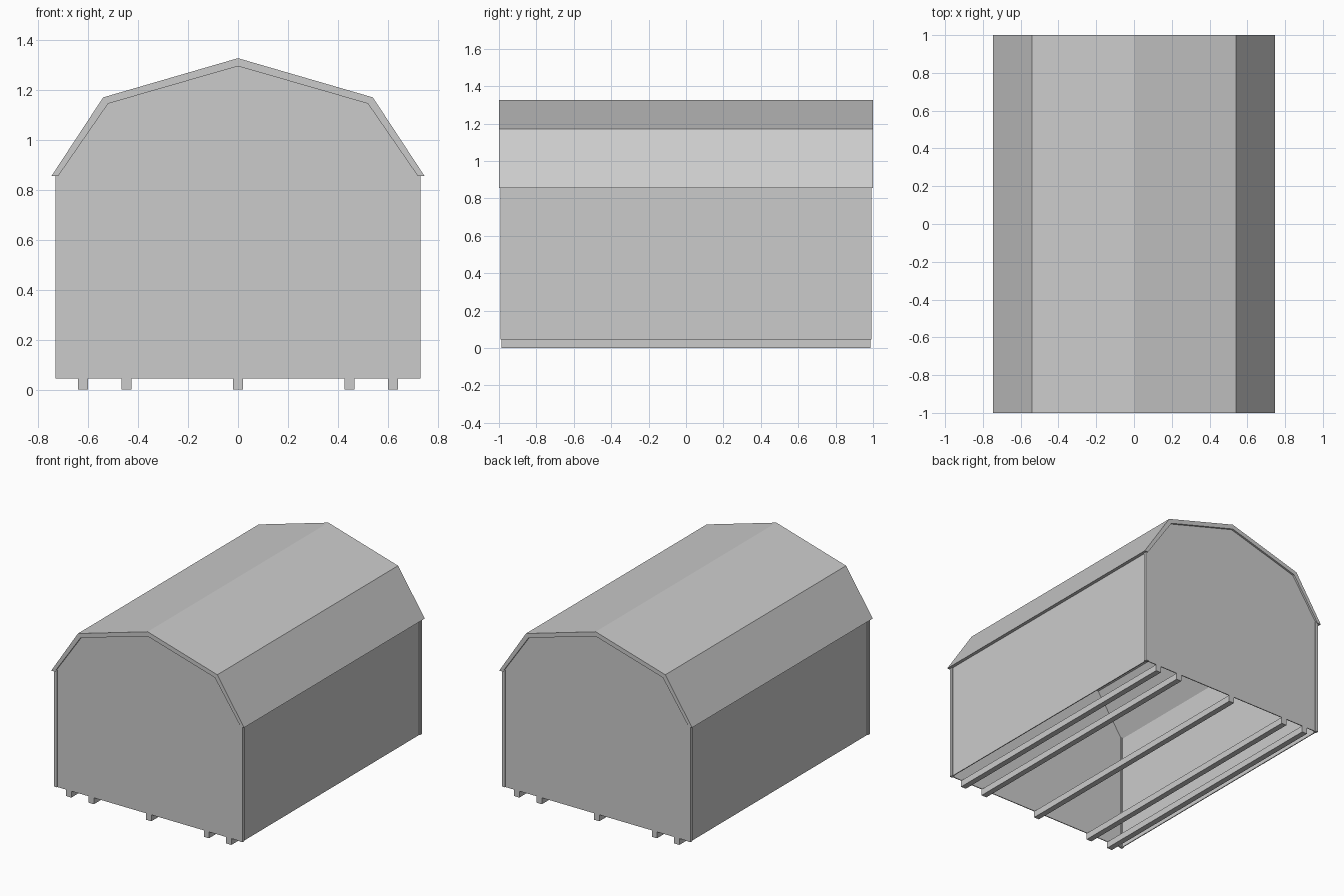
import bpy, bmesh

if "Cube" in bpy.data.objects:
    bpy.data.objects.remove(bpy.data.objects["Cube"], do_unlink=True)

# One flat grey for the whole shed
grey = bpy.data.materials.new("plain_grey")
grey.use_nodes = True
colour = (0.6, 0.6, 0.6, 1)
grey.diffuse_color = colour
grey.node_tree.nodes["Principled BSDF"].inputs["Base Color"].default_value = colour

BASE, EAVE = 0.045, 0.855
HALF_X, HALF_Y = 0.73, 0.993
POST, PROUD, SKIN = 0.022, 0.006, 0.006


def extrude_profile(name, profile, y0, y1):
    """Extrude an (x, z) outline along y."""
    bm = bmesh.new()
    face = bm.faces.new([bm.verts.new((x, y0, z)) for x, z in profile])
    result = bmesh.ops.extrude_face_region(bm, geom=[face])
    moved = [v for v in result["geom"] if isinstance(v, bmesh.types.BMVert)]
    bmesh.ops.translate(bm, verts=moved, vec=(0, y1 - y0, 0))
    bmesh.ops.recalc_face_normals(bm, faces=bm.faces)
    mesh = bpy.data.meshes.new(name)
    bm.to_mesh(mesh)
    bm.free()
    mesh.materials.append(grey)
    obj = bpy.data.objects.new(name, mesh)
    bpy.context.collection.objects.link(obj)
    return obj


def box(name, x0, x1, y0, y1, z0, z1):
    return extrude_profile(name, [(x0, z0), (x1, z0), (x1, z1), (x0, z1)], y0, y1)


def mirrored(half):
    """Complete a left-to-ridge outline with its right half."""
    return half + [(-x, z) for x, z in reversed(half[:-1])]


# Gambrel roof shell
outer = mirrored([(-0.747, EAVE), (-0.54, 1.17), (0, 1.327)])
inner = mirrored([(-0.72, EAVE), (-0.52, 1.145), (0, 1.295)])
extrude_profile("roof", outer + inner[::-1], -1, 1)

# Gable ends, following the underside of the roof
wall_x, wall_y = HALF_X - PROUD, HALF_Y - PROUD
gable = [(-0.72, BASE)] + inner + [(0.72, BASE)]
extrude_profile("front_gable", gable, -wall_y, SKIN - wall_y)
extrude_profile("back_gable", gable, wall_y - SKIN, wall_y)

# Side walls and corner posts
for side, s in (("left", 1), ("right", -1)):
    xa, xb = sorted((s * wall_x, s * (wall_x - SKIN)))
    box(side + "_wall", xa, xb, -wall_y, wall_y, BASE, EAVE + 0.003)
    for end, e in (("front", -1), ("back", 1)):
        xa, xb = sorted((s * HALF_X, s * (HALF_X - POST)))
        ya, yb = sorted((e * HALF_Y, e * (HALF_Y - POST)))
        box(f"{end}_{side}_post", xa, xb, ya, yb, BASE, EAVE + 0.01)

# Floor skids running front to back
for i, x in enumerate((-0.62, -0.446, 0, 0.446, 0.62)):
    box(f"skid_{i + 1}", x - 0.02, x + 0.02, -wall_y, wall_y, 0, BASE)
